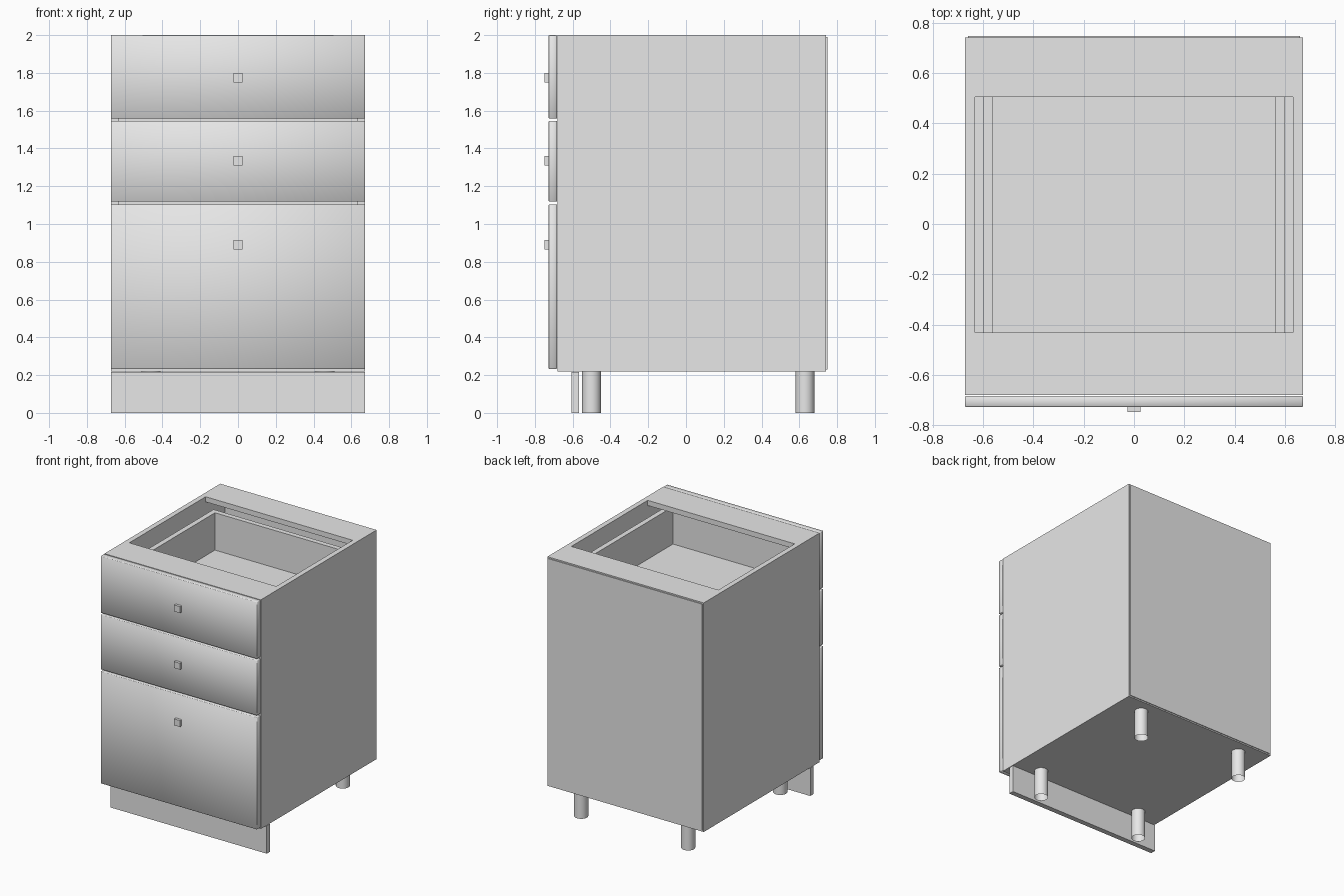
import bpy

cube = bpy.data.objects.get("Cube")
if cube:
    bpy.data.objects.remove(cube, do_unlink=True)

grey = bpy.data.materials.new("light_grey")
grey.use_nodes = True
COLOUR = (0.8, 0.8, 0.8, 1)
grey.diffuse_color = COLOUR
grey.node_tree.nodes["Principled BSDF"].inputs["Base Color"].default_value = COLOUR


def box(name, x, y, z, soft=False):
    """Box between (min, max) pairs; soft gives rounded shading."""
    bpy.ops.mesh.primitive_cube_add(size=1, location=[sum(p) / 2 for p in (x, y, z)])
    ob = bpy.context.object
    ob.name = name
    ob.scale = [p[1] - p[0] for p in (x, y, z)]
    bpy.ops.object.transform_apply(location=False, rotation=False, scale=True)
    ob.data.materials.append(grey)
    if soft:
        bevel = ob.modifiers.new("edge", 'BEVEL')
        bevel.width = 0.003
        bevel.segments = 1
        bpy.ops.object.shade_smooth()
    return ob


W = 0.672             # half width
T = 0.04              # board thickness
FRONT, BACK = -0.68, 0.742
BASE, TOP = 0.22, 2.0
INNER = W - T

# Carcass
for side, s in (("left", 1), ("right", -1)):
    box(side + "_side_panel", sorted((s * INNER, s * W)), (FRONT, BACK), (BASE, TOP))
box("bottom_panel", (-INNER, INNER), (FRONT, BACK), (BASE, BASE + T))
box("front_rail", (-INNER, INNER), (FRONT, -0.432), (TOP - T, TOP))
box("rear_rail", (-INNER, INNER), (0.505, BACK), (TOP - T, TOP))
box("back_panel", (-0.66, 0.66), (BACK, 0.748), (BASE + 0.01, TOP - 0.01))

# Drawers: front bottom, front top, knob height, box floor, box top
drawers = {
    "top": (1.558, 2.0, 1.775, 1.585, 1.89),
    "middle": (1.118, 1.546, 1.335, 1.145, 1.45),
    "bottom": (0.232, 1.104, 0.89, 0.29, 0.9),
}
OUT, IN, REAR = 0.6, 0.56, 0.557
for name, (z0, z1, knob, floor, rim) in drawers.items():
    box(name + "_drawer_front", (-W, W), (-0.727, -0.683), (z0, z1), soft=True)
    box(name + "_drawer_knob", (-0.025, 0.025), (-0.748, -0.726), (knob - 0.025, knob + 0.025))
    box(name + "_drawer_floor", (-IN, IN), (FRONT + T, REAR - T), (floor, floor + 0.015))
    for side, s in (("left", 1), ("right", -1)):
        box(f"{name}_drawer_{side}_wall", sorted((s * IN, s * OUT)), (FRONT, REAR), (floor, rim))
    box(name + "_drawer_front_wall", (-IN, IN), (FRONT, FRONT + T), (floor, rim))
    box(name + "_drawer_rear_wall", (-IN, IN), (REAR - T, REAR), (floor, rim))

# Plinth board and hollow round legs
box("plinth", (-W, W), (-0.607, -0.566), (0, BASE - 0.004))
for row, y in (("front", -0.5), ("rear", 0.63)):
    for side, x in (("left", 0.46), ("right", -0.46)):
        bpy.ops.mesh.primitive_cylinder_add(vertices=32, radius=0.05, depth=BASE,
                                            end_fill_type='NOTHING', location=(x, y, BASE / 2))
        leg = bpy.context.object
        leg.name = f"{row}_{side}_leg"
        leg.data.materials.append(grey)
        bpy.ops.object.shade_smooth()
